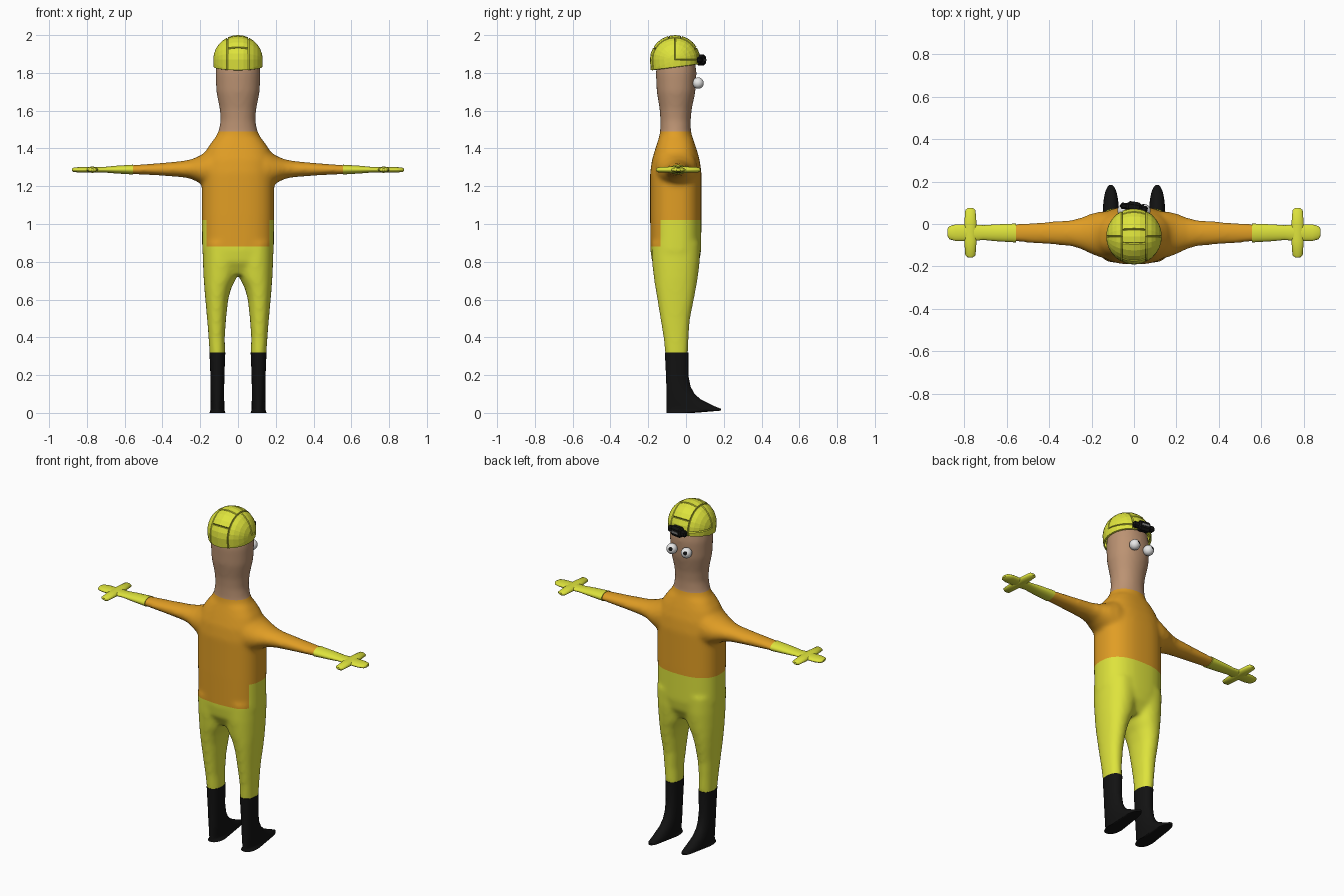
import bpy, bmesh, math
from mathutils import Vector, Matrix

cube = bpy.data.objects.get("Cube")
if cube:
    bpy.data.objects.remove(cube, do_unlink=True)


def material(name, rgb):
    m = bpy.data.materials.new(name)
    m.use_nodes = True
    m.diffuse_color = (*rgb, 1)
    bsdf = next(n for n in m.node_tree.nodes if n.type == 'BSDF_PRINCIPLED')
    bsdf.inputs["Base Color"].default_value = (*rgb, 1)
    return m


YELLOW = material("yellow", (0.73, 0.77, 0.045))
ORANGE = material("orange", (0.75, 0.34, 0.018))
SKIN = material("skin", (0.50, 0.29, 0.17))
BLACK = material("black", (0.006, 0.006, 0.006))
WHITE = material("white", (0.82, 0.82, 0.82))
GREY = material("grey", (0.2, 0.2, 0.2))


def finish(bm, name, mats, angle=None, mirror=False):
    """Turn a bmesh into a linked object; angle gives smooth shading."""
    mesh = bpy.data.meshes.new(name)
    bm.to_mesh(mesh)
    bm.free()
    for m in mats:
        mesh.materials.append(m)
    if angle:
        mesh.shade_smooth()
        mesh.set_sharp_from_angle(angle=math.radians(angle))
    ob = bpy.data.objects.new(name, mesh)
    bpy.context.collection.objects.link(ob)
    if mirror:
        ob.modifiers.new("mirror", 'MIRROR').use_mirror_merge = False
    return ob


def loft(bm, axis, sections, power=2.0, side=1, n=32):
    """Skin superellipse sections (t, a0, a1, b0, b1) along an axis."""
    rings = []
    for t, a0, a1, b0, b1 in sections:
        ring = []
        for i in range(n):
            c, s = math.cos(math.tau * i / n), math.sin(math.tau * i / n)
            u = math.copysign(abs(c) ** (2 / power), c)
            v = math.copysign(abs(s) ** (2 / power), s)
            a = (a0 + a1) / 2 + u * (a1 - a0) / 2
            b = (b0 + b1) / 2 + v * (b1 - b0) / 2
            co = {'x': (t, a, b), 'y': (a, t, b), 'z': (a, b, t)}[axis]
            ring.append(bm.verts.new((co[0] * side, co[1], co[2])))
        rings.append(ring)
    faces = [bm.faces.new((p[i], p[(i + 1) % n], q[(i + 1) % n], q[i]))
             for p, q in zip(rings, rings[1:]) for i in range(n)]
    faces += [bm.faces.new(rings[0]), bm.faces.new(rings[-1])]
    bmesh.ops.recalc_face_normals(bm, faces=faces)


# Body: torso, head, arms and legs blended into one skin
torso = [(0.73, 0.10, -0.14, 0.03), (0.80, 0.178, -0.18, 0.07),
         (0.86, 0.19, -0.188, 0.08), (1.05, 0.191, -0.19, 0.082),
         (1.27, 0.191, -0.19, 0.082), (1.34, 0.185, -0.18, 0.072),
         (1.40, 0.163, -0.162, 0.055), (1.45, 0.127, -0.146, 0.038)]
head = [(1.44, 0.13, -0.147, 0.04), (1.49, 0.103, -0.137, 0.026),
        (1.55, 0.092, -0.136, 0.025), (1.61, 0.097, -0.14, 0.031),
        (1.70, 0.115, -0.155, 0.05), (1.80, 0.119, -0.16, 0.056),
        (1.88, 0.11, -0.15, 0.045), (1.94, 0.06, -0.11, 0.0)]
arm = [(0.10, -0.165, 0.06, 1.16, 1.41), (0.15, -0.16, 0.06, 1.18, 1.40),
       (0.20, -0.142, 0.05, 1.215, 1.362), (0.25, -0.118, 0.03, 1.24, 1.342),
       (0.30, -0.104, 0.018, 1.248, 1.333), (0.42, -0.095, 0.01, 1.257, 1.322),
       (0.60, -0.082, -0.003, 1.266, 1.309)]
leg = [(0.25, 0.075, 0.143, -0.104, 0.004), (0.32, 0.068, 0.151, -0.111, 0.011),
       (0.40, 0.070, 0.156, -0.12, 0.014), (0.50, 0.063, 0.164, -0.136, 0.022),
       (0.60, 0.052, 0.173, -0.152, 0.042), (0.66, 0.036, 0.178, -0.162, 0.053),
       (0.71, 0.01, 0.182, -0.17, 0.062), (0.80, -0.01, 0.186, -0.18, 0.073),
       (0.90, -0.01, 0.187, -0.183, 0.075)]
bm = bmesh.new()
loft(bm, 'z', [(z, -r, r, a, b) for z, r, a, b in torso], 2.5, n=48)
loft(bm, 'z', [(z, -r, r, a, b) for z, r, a, b in head], 2.1)
for side in (1, -1):
    loft(bm, 'x', arm, side=side)
    loft(bm, 'z', leg, 2.2, side=side)
body = finish(bm, "body", [])
remesh = body.modifiers.new("blend", 'REMESH')
remesh.mode = 'VOXEL'
remesh.voxel_size = 0.011
relax = body.modifiers.new("relax", 'SMOOTH')
relax.factor, relax.iterations = 0.5, 10
bpy.context.view_layer.update()
blended = bpy.data.meshes.new_from_object(
    body.evaluated_get(bpy.context.evaluated_depsgraph_get()))
body.modifiers.clear()


# Clothes: cut the skin at the hems, then colour by region
def cut(bm, co, no, keep=lambda f: True):
    faces = [f for f in bm.faces if keep(f)]
    geom = {e for f in faces for e in f.edges} | {v for f in faces for v in f.verts}
    bmesh.ops.bisect_plane(bm, geom=list(geom) + faces, dist=1e-5,
                           plane_co=co, plane_no=no)


bm = bmesh.new()
bm.from_mesh(blended)
BACK = -0.135
for z in (0.88, 1.02, 1.49):
    cut(bm, (0, 0, z), (0, 0, 1))
cut(bm, (0, BACK, 0), (0, 1, 0),
    lambda f: 0.88 < f.calc_center_median().z < 1.02)
for f in bm.faces:
    c = f.calc_center_median()
    hem = 0.88 if c.y < BACK else 1.02
    f.material_index = 2 if c.z > 1.49 else 1 if c.z > hem else 0
old = body.data
body.data = bpy.data.meshes.new("body")
bpy.data.meshes.remove(old)
bpy.data.meshes.remove(blended)
bm.to_mesh(body.data)
bm.free()
for m in (YELLOW, ORANGE, SKIN):
    body.data.materials.append(m)
body.data.shade_smooth()

# Gloves with a thumb on each edge
bm = bmesh.new()
loft(bm, 'x', [(0.555, -0.087, 0.002, 1.262, 1.314), (0.65, -0.081, -0.002, 1.268, 1.308),
               (0.71, -0.075, -0.006, 1.273, 1.302), (0.76, -0.08, -0.002, 1.273, 1.301),
               (0.84, -0.08, -0.002, 1.273, 1.301), (0.87, -0.072, -0.01, 1.275, 1.299),
               (0.88, -0.056, -0.024, 1.281, 1.293)])
loft(bm, 'y', [(-0.158, 0.76, 0.782, 1.281, 1.293), (-0.148, 0.747, 0.795, 1.274, 1.3),
               (-0.08, 0.742, 0.80, 1.271, 1.304), (0.0, 0.742, 0.80, 1.271, 1.304),
               (0.066, 0.747, 0.795, 1.274, 1.3), (0.076, 0.76, 0.782, 1.281, 1.293)])
finish(bm, "gloves", [YELLOW], 50, mirror=True)

# Boots with long pointed toes
bm = bmesh.new()
profile = [(0, 0.042, -0.102, 0.04), (0.012, 0.038, -0.102, 0.185),
           (0.022, 0.037, -0.102, 0.185), (0.04, 0.037, -0.102, 0.14),
           (0.07, 0.036, -0.102, 0.08), (0.10, 0.036, -0.103, 0.045),
           (0.14, 0.036, -0.104, 0.024), (0.20, 0.037, -0.106, 0.012),
           (0.32, 0.042, -0.112, 0.012)]
loft(bm, 'z', [(z, 0.109 - r, 0.109 + r, a, b) for z, r, a, b in profile], 2.2)
finish(bm, "boots", [BLACK], 50, mirror=True)

# Helmet: dome with its poles at the sides, split into raised panels
bm = bmesh.new()
bmesh.ops.create_uvsphere(bm, u_segments=24, v_segments=14, radius=1,
                          matrix=Matrix.Rotation(math.pi / 2, 4, 'Y'))
for v in bm.verts:
    x, y, z = v.co
    v.co = (0.123 * x, 0.125 * y - 0.058, 1.87 + z * (0.122 if z > 0 else 0.2))
bmesh.ops.bisect_plane(bm, geom=bm.verts[:] + bm.edges[:] + bm.faces[:],
                       plane_co=(0, -0.19, 1.812), plane_no=(0, -0.13, 1),
                       clear_inner=True)
bmesh.ops.recalc_face_normals(bm, faces=bm.faces)
if sum(f.normal.dot(f.calc_center_median() - Vector((0, -0.058, 1.87)))
       for f in bm.faces) < 0:
    bmesh.ops.reverse_faces(bm, faces=bm.faces)
panels = {}
for f in bm.faces:
    c = f.calc_center_median()
    strip = 0 if abs(c.x) < 0.048 else int(math.copysign(1, c.x))
    lon = math.degrees(math.atan2(c.z - 1.87, -(c.y + 0.058)))
    sector = sum(lon > e for e in (30, 75, 105, 150)) if strip == 0 else int(lon > 90)
    panels.setdefault((strip, sector), []).append(f)
for faces in panels.values():
    bmesh.ops.inset_region(bm, faces=faces, thickness=0.003, depth=0.008,
                           use_even_offset=True, use_boundary=True)
finish(bm, "helmet", [YELLOW])


def block(name, size, loc, mat, turn, bevel):
    bm = bmesh.new()
    bmesh.ops.create_cube(bm, size=1)
    bmesh.ops.scale(bm, vec=size, verts=bm.verts)
    if bevel:
        bmesh.ops.bevel(bm, geom=bm.edges[:], offset=bevel, segments=1, affect='EDGES')
    bm.transform(Matrix.Translation(loc) @ Matrix.Rotation(turn, 4, 'Z'))
    finish(bm, name, [mat])


# Headlamp, set slightly askew on the brow
TURN = -0.15
block("headlamp", (0.075, 0.045, 0.058), (0, 0.08, 1.868), BLACK, TURN, 0.012)
block("headlamp_bar", (0.13, 0.03, 0.034), (0, 0.078, 1.868), BLACK, TURN, 0.008)
block("headlamp_lens", (0.045, 0.006, 0.012), (0.003, 0.102, 1.868), GREY, TURN, 0)

# Eyes: balls whose pole cap is the pupil, turned to the gaze
gaze = Vector((-0.3, 0.88, 0.3)).to_track_quat('Z', 'Y').to_matrix().to_4x4()
for name, x in (("left_eye", 0.048), ("right_eye", -0.048)):
    bm = bmesh.new()
    bmesh.ops.create_uvsphere(bm, u_segments=24, v_segments=16, radius=0.03)
    for f in bm.faces:
        f.material_index = int(f.calc_center_median().z > 0.03 * math.cos(0.4))
    bm.transform(Matrix.Translation((x, 0.064, 1.746)) @ gaze)
    finish(bm, name, [WHITE, BLACK], 60)
